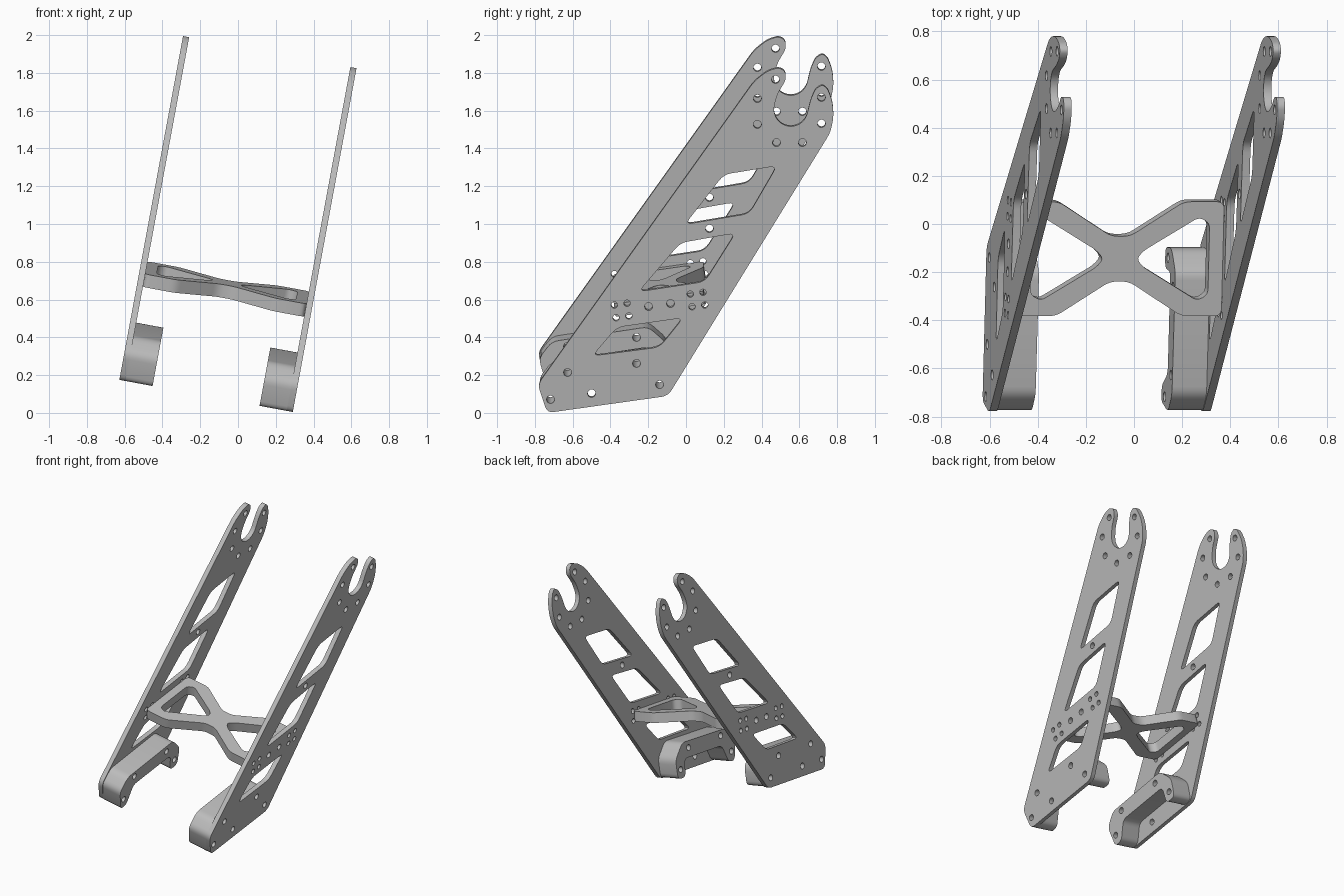
import bpy
from math import radians, cos, sin, pi
from mathutils import Matrix, Vector

cube = bpy.data.objects.get("Cube")
if cube:
    bpy.data.objects.remove(cube, do_unlink=True)

grey = bpy.data.materials.new("plain grey")
grey.use_nodes = True
grey.diffuse_color = (0.5, 0.5, 0.5, 1)
grey.node_tree.nodes["Principled BSDF"].inputs["Base Color"].default_value = grey.diffuse_color

# Whole assembly leans sideways; profiles are drawn in (depth, height)
LEAN = Matrix.Translation((-0.17, 0, 0.085)) @ Matrix.Rotation(radians(10.5), 4, 'Y')
STRETCH = 1 / cos(radians(10.5))
SIDE_PLANE = Matrix(((0, 0, 1, 0), (1, 0, 0, 0), (0, STRETCH, 0, 0), (0, 0, 0, 1)))
OUTER = 0.467
PLATE = 0.033
BLOCK = 0.146


def arc(cx, cy, r, start, end, steps):
    angles = [radians(start + (end - start) * i / steps) for i in range(steps + 1)]
    return [(cx + r * cos(a), cy + r * sin(a)) for a in angles]


def circle(centre, r):
    return arc(*centre, r, 0, 337.5, 15)


def fillet(points, radius, steps=4):
    """Round every corner of a closed polygon."""
    result = []
    pts = [Vector(p) for p in points]
    for i, p in enumerate(pts):
        before, after = pts[i - 1] - p, pts[(i + 1) % len(pts)] - p
        cut = min(radius, before.length * 0.45, after.length * 0.45)
        a, b = p + before.normalized() * cut, p + after.normalized() * cut
        for k in range(steps + 1):
            t = k / steps
            result.append(a * (1 - t) ** 2 + p * 2 * t * (1 - t) + b * t ** 2)
    return result


def extruded(name, loops, thickness, matrix):
    """Solid from an outer loop and hole loops, centred on its own plane."""
    curve = bpy.data.curves.new(name, 'CURVE')
    curve.dimensions = '2D'
    curve.fill_mode = 'BOTH'
    curve.extrude = thickness / 2
    for loop in loops:
        spline = curve.splines.new('POLY')
        spline.points.add(len(loop) - 1)
        for point, co in zip(spline.points, loop):
            point.co = (co[0], co[1], 0, 1)
        spline.use_cyclic_u = True
    curve.materials.append(grey)
    obj = bpy.data.objects.new(name, curve)
    bpy.context.collection.objects.link(obj)
    obj.matrix_world = LEAN @ matrix
    bpy.ops.object.select_all(action='DESELECT')
    obj.select_set(True)
    bpy.context.view_layer.objects.active = obj
    bpy.ops.object.convert(target='MESH')
    bpy.ops.object.shade_smooth_by_angle(angle=radians(30))
    return obj


# Side plate outline with forked top
outline = fillet([(-0.735, 0), (-0.785, 0.15), (0.36, 1.755), (0.43, 1.81), (0.49, 1.828),
                  (0.525, 1.81), (0.53, 1.765), (0.485, 1.69)]
                 + arc(0.555, 1.606, 0.09, 165, 340, 9)
                 + [(0.66, 1.66), (0.685, 1.715), (0.722, 1.738), (0.75, 1.715), (0.775, 1.65),
                    (0.782, 1.57), (0.765, 1.485), (-0.095, 0.09)], 0.035)

# Slanted windows
windows = [fillet(w, 0.04) for w in (
    [(0.2, 1.262), (0.482, 1.308), (0.335, 1.055), (-0.005, 0.998)],
    [(-0.03, 0.9), (0.262, 0.952), (0.1, 0.695), (-0.25, 0.642)],
    [(-0.365, 0.453), (-0.015, 0.503), (-0.14, 0.348), (-0.495, 0.302)])]

# Bolt holes
foot_holes = [(-0.717, 0.071), (-0.14, 0.15)]
body_holes = [(-0.627, 0.214), (-0.262, 0.262)]
top_holes = [(0.474, 1.765), (0.378, 1.664), (0.378, 1.527), (0.479, 1.431),
             (0.616, 1.431), (0.717, 1.532), (0.717, 1.67)]
middle_holes = [(0.124, 0.976), (-0.198, 0.563), (-0.082, 0.579), (-0.5, 0.103)]
holes = [circle(c, 0.021) for c in foot_holes + body_holes + top_holes + middle_holes]
for cy, cz in ((-0.341, 0.542), (0.061, 0.6)):
    for i in range(4):
        turn = radians(53 + 90 * i)
        holes.append(circle((cy + 0.048 * cos(turn), cz + 0.048 * sin(turn)), 0.017))

# Arched foot bracket profile
bracket = fillet([(-0.735, 0), (-0.78, 0.15), (-0.71, 0.24), (-0.2, 0.318), (-0.1, 0.23),
                  (-0.095, 0.095), (-0.18, 0.083), (-0.2, 0.205), (-0.62, 0.145), (-0.67, 0.012)], 0.035)
bracket_holes = [circle(c, 0.021) for c in foot_holes + body_holes]

for side, label in ((1, "left"), (-1, "right")):
    plate_x = Matrix.Translation((side * (OUTER - PLATE / 2), 0, 0))
    extruded(label + "_side_plate", [outline] + windows + holes, PLATE, plate_x @ SIDE_PLANE)
    block_x = Matrix.Translation((side * (OUTER - PLATE - BLOCK / 2), 0, 0))
    extruded(label + "_foot_bracket", [bracket] + bracket_holes, BLOCK, block_x @ SIDE_PLANE)

# Cross brace: X shape with a triangular opening on each side
reach = OUTER - PLATE
quarter = [(reach, 0.24), (0.265, 0.24), (0.04, 0.095)]
half = quarter + [(-x, y) for x, y in reversed(quarter)]
brace = fillet(half + [(x, -y) for x, y in reversed(half)], 0.03)
openings = [fillet([(s * 0.07, 0.0), (s * 0.1, 0.035), (s * 0.33, 0.175), (s * 0.375, 0.15),
                    (s * 0.375, -0.15), (s * 0.33, -0.175), (s * 0.1, -0.035)], 0.04) for s in (1, -1)]
tilt = Matrix.Translation((0, -0.14, 0.58)) @ Matrix.Rotation(radians(8.2), 4, 'X')
extruded("cross_brace", [brace] + openings, 0.07, tilt)
